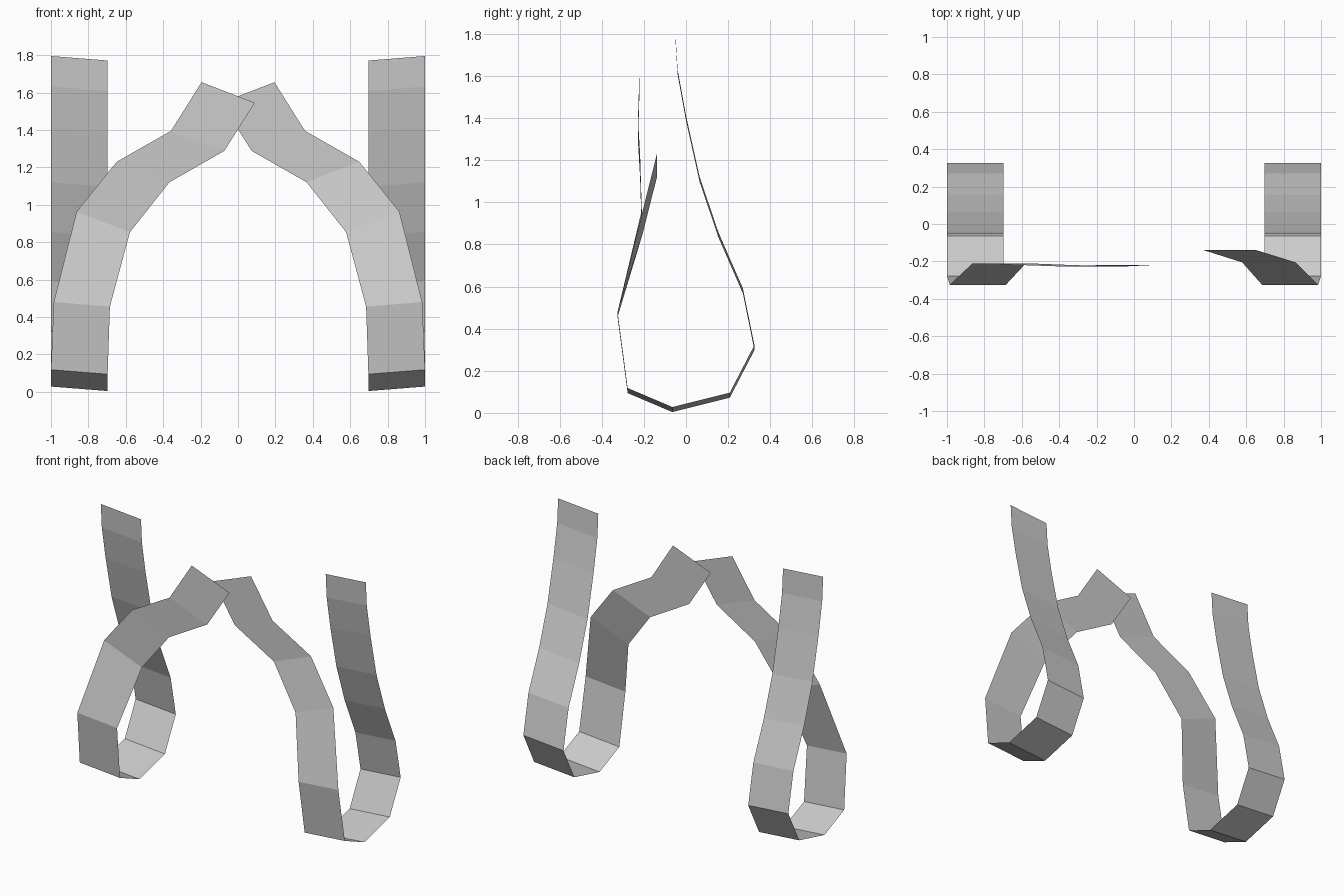
import bpy

# Side profile shared by both straps: (y, mid z), from back top, under the loop, to the front
LOOP = [(-0.05, 1.783), (-0.04, 1.62), (0.0, 1.40), (0.065, 1.108), (0.155, 0.843),
        (0.27, 0.58), (0.325, 0.31), (0.208, 0.084), (-0.065, 0.016), (-0.277, 0.106)]
# Front arch: outer x, outer z, inner x, inner z (left side has negative x)
ARCH = [(0.985, 0.48, 0.685, 0.455), (0.863, 0.963, 0.578, 0.853), (0.648, 1.23, 0.367, 1.12),
        (0.358, 1.395, 0.073, 1.288), (0.195, 1.655, -0.09, 1.545)]


def strap(name, side, arch_depths):
    rows = [((side, y, z + 0.012), (side * 0.697, y, z - 0.012)) for y, z in LOOP]
    rows += [((side * ox, y, oz), (side * ix, y, iz))
             for (ox, oz, ix, iz), y in zip(ARCH, arch_depths)]
    verts = [p for row in rows for p in row]
    faces = []
    for i in range(len(rows) - 1):
        f = (2 * i, 2 * i + 1, 2 * i + 3, 2 * i + 2)
        faces.append(f if side > 0 else f[::-1])
    mesh = bpy.data.meshes.new(name)
    mesh.from_pydata(verts, [], faces)
    obj = bpy.data.objects.new(name, mesh)
    bpy.context.collection.objects.link(obj)


# Left strap crosses in front of the right strap at the chest
strap("left_strap", -1, [-0.325, -0.21, -0.218, -0.228, -0.22])
strap("right_strap", 1, [-0.325, -0.205, -0.138, -0.138, -0.138])
